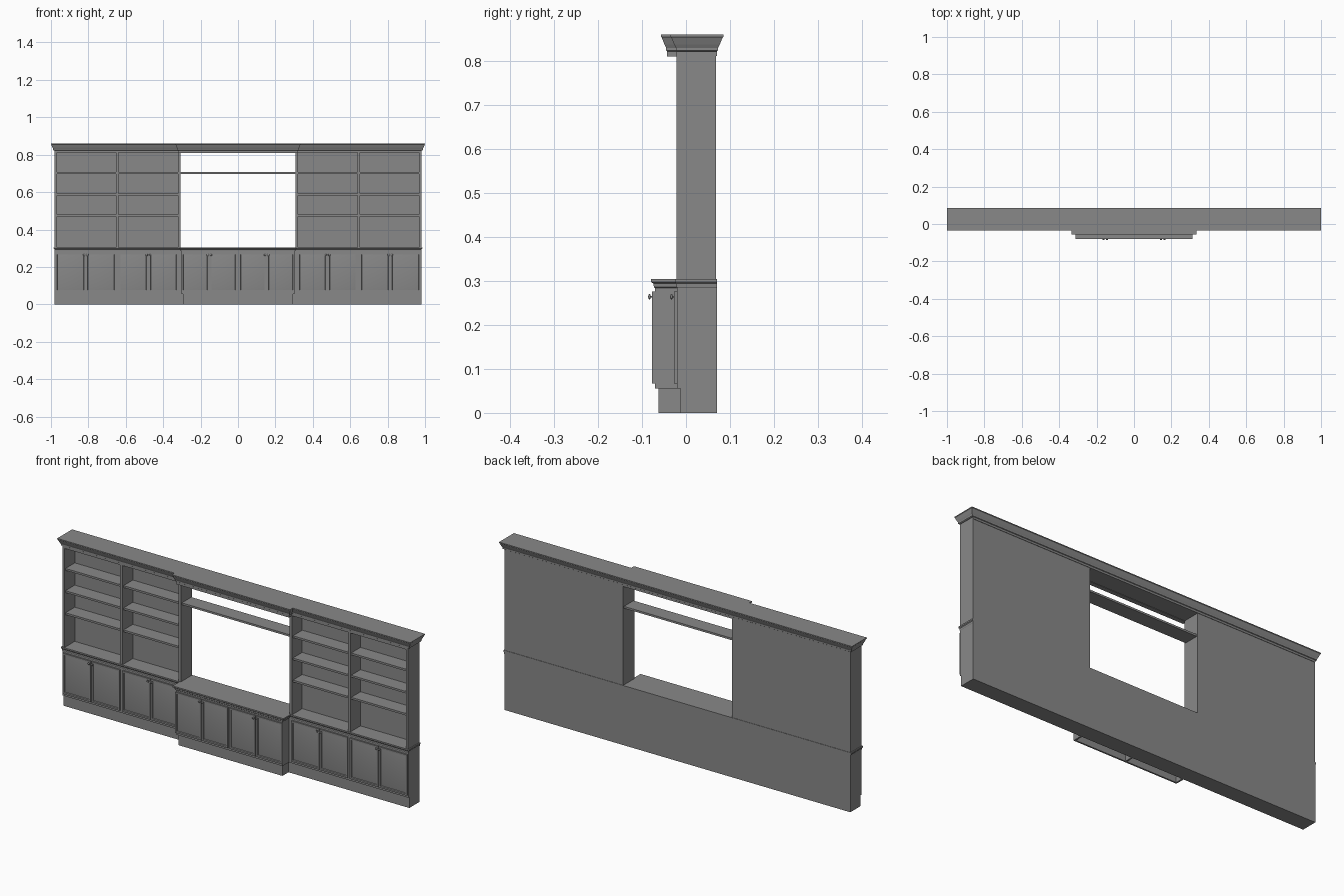
import bpy, bmesh
from mathutils import Matrix, Vector

cube = bpy.data.objects.get("Cube")
if cube:
    bpy.data.objects.remove(cube, do_unlink=True)

grey = bpy.data.materials.new("painted_grey")
grey.use_nodes = True
GREY = (0.25, 0.25, 0.25, 1)
grey.diffuse_color = GREY
grey.node_tree.nodes["Principled BSDF"].inputs["Base Color"].default_value = GREY


def finish(name, bm):
    bmesh.ops.recalc_face_normals(bm, faces=bm.faces)
    mesh = bpy.data.meshes.new(name)
    bm.to_mesh(mesh)
    bm.free()
    mesh.materials.append(grey)
    ob = bpy.data.objects.new(name, mesh)
    bpy.context.collection.objects.link(ob)
    return ob


def add_box(bm, x, y, z):
    """Box from (min, max) pairs."""
    size = Matrix.Diagonal((x[1] - x[0], y[1] - y[0], z[1] - z[0], 1))
    mid = Matrix.Translation((sum(x) / 2, sum(y) / 2, sum(z) / 2))
    return bmesh.ops.create_cube(bm, size=1, matrix=mid @ size)["verts"]


def box(name, x, y, z):
    bm = bmesh.new()
    add_box(bm, x, y, z)
    return finish(name, bm)


def moulding(name, x, y, profile, back=True):
    """Rectangle swept outwards through (offset, height) steps."""
    bm = bmesh.new()
    rings = []
    for o, z in profile:
        yb = y[1] + o if back else y[1]
        rings.append([bm.verts.new(p) for p in (
            (x[0] - o, y[0] - o, z), (x[1] + o, y[0] - o, z),
            (x[1] + o, yb, z), (x[0] - o, yb, z))])
    for a, b in zip(rings, rings[1:]):
        for i in range(4):
            j = (i + 1) % 4
            bm.faces.new((a[i], a[j], b[j], b[i]))
    bm.faces.new(rings[0])
    bm.faces.new(rings[-1])
    return finish(name, bm)


def door(name, x, z, front, knob_x):
    """Raised-panel door with a round knob near its upper corner."""
    bm = bmesh.new()
    add_box(bm, x, (front, front + 0.007), z)
    bm.normal_update()
    face = min(bm.faces, key=lambda f: f.calc_center_median().y)
    for width, depth in ((0.003, 0), (0.009, 0.0), (0.003, -0.004), (0.022, 0.003)):
        bmesh.ops.inset_region(bm, faces=[face], thickness=width, depth=depth)
    # the sloping field shades softly into the centre
    for f in {f for e in face.edges for f in e.link_faces}:
        f.smooth = True
    finish(name, bm)

    bm = bmesh.new()
    turn = Matrix.Rotation(1.5708, 4, 'X')
    at = Vector((knob_x, front, 0.264))
    bmesh.ops.create_cone(bm, cap_ends=True, segments=12, radius1=0.002, radius2=0.002,
                          depth=0.006, matrix=Matrix.Translation(at + Vector((0, -0.002, 0))) @ turn)
    bmesh.ops.create_uvsphere(bm, u_segments=12, v_segments=8, radius=0.006,
                              matrix=Matrix.Translation(at + Vector((0, -0.006, 0)))
                              @ Matrix.Diagonal((1, 0.5, 1, 1)))
    for f in bm.faces:
        f.smooth = True
    finish(name + "_knob", bm)


# Base cabinets
box("base_carcass", (-0.98, 0.98), (-0.02, 0.07), (0.055, 0.29))
box("base_plinth", (-0.98, 0.98), (-0.013, 0.07), (0, 0.055))
box("centre_cabinet", (-0.302, 0.302), (-0.07, -0.02), (0.055, 0.29))

# Hollow plinth below the projecting centre
bm = bmesh.new()
add_box(bm, (-0.295, 0.295), (-0.062, -0.054), (0, 0.055))
for cx in (-0.291, 0, 0.291):
    add_box(bm, (cx - 0.004, cx + 0.004), (-0.054, -0.013), (0, 0.055))
finish("centre_plinth", bm)

# Countertops with stepped edge
STEP = [(0, 0.284), (0.002, 0.286), (0.003, 0.294), (0.006, 0.296), (0.009, 0.298), (0.009, 0.305)]
moulding("side_countertop", (-0.98, 0.98), (-0.02, 0.07), [(o * 0.6, z) for o, z in STEP], False)
moulding("centre_countertop", (-0.305, 0.305), (-0.071, 0.03), STEP, False)

# Doors, two for each cabinet
CABINETS = [(0.005, 0.302, -0.077), (0.32, 0.638, -0.027), (0.652, 0.976, -0.027)]
for sign, side in ((1, "left"), (-1, "right")):
    for n, (a, b, front) in enumerate(CABINETS, 1):
        mid = (a + b) / 2
        for lo, hi, kx, part in ((a, mid - 0.002, mid - 0.009, "inner"),
                                 (mid + 0.002, b, mid + 0.009, "outer")):
            door(f"{side}_cabinet_{n}_{part}_door", sorted((sign * lo, sign * hi)),
                 (0.067, 0.276), front, sign * kx)

# Bookcases either side of the opening
for sign, side in ((1, "left"), (-1, "right")):
    for label, a, b in (("inner_upright", 0.308, 0.322), ("divider", 0.638, 0.652),
                        ("end_panel", 0.967, 0.98)):
        box(f"{side}_{label}", sorted((sign * a, sign * b)), (-0.022, 0.068), (0.305, 0.825))
    box(f"{side}_back_panel", sorted((sign * 0.315, sign * 0.975)), (0.06, 0.068), (0.3, 0.825))
    for bay, (a, b) in enumerate(((0.322, 0.638), (0.652, 0.967)), 1):
        for n, z in enumerate((0.475, 0.588, 0.702), 1):
            box(f"{side}_bay_{bay}_shelf_{n}", sorted((sign * a, sign * b)),
                (-0.015, 0.06), (z - 0.005, z + 0.005))

# Parts spanning the opening and the top
box("opening_shelf", (-0.308, 0.308), (-0.015, 0.062), (0.697, 0.707))
box("top_board", (-0.98, 0.98), (-0.022, 0.07), (0.812, 0.828))
box("centre_frieze", (-0.318, 0.318), (-0.043, -0.02), (0.81, 0.828))

# Crown moulding, stepping forward over the opening
CROWN = [(0, 0.822), (0.003, 0.824), (0.003, 0.83), (0.007, 0.838),
         (0.013, 0.853), (0.015, 0.855), (0.015, 0.86)]
moulding("crown", (-0.985, 0.985), (-0.02, 0.07), CROWN)
moulding("centre_crown", (-0.32, 0.32), (-0.042, 0.02), CROWN, False)
